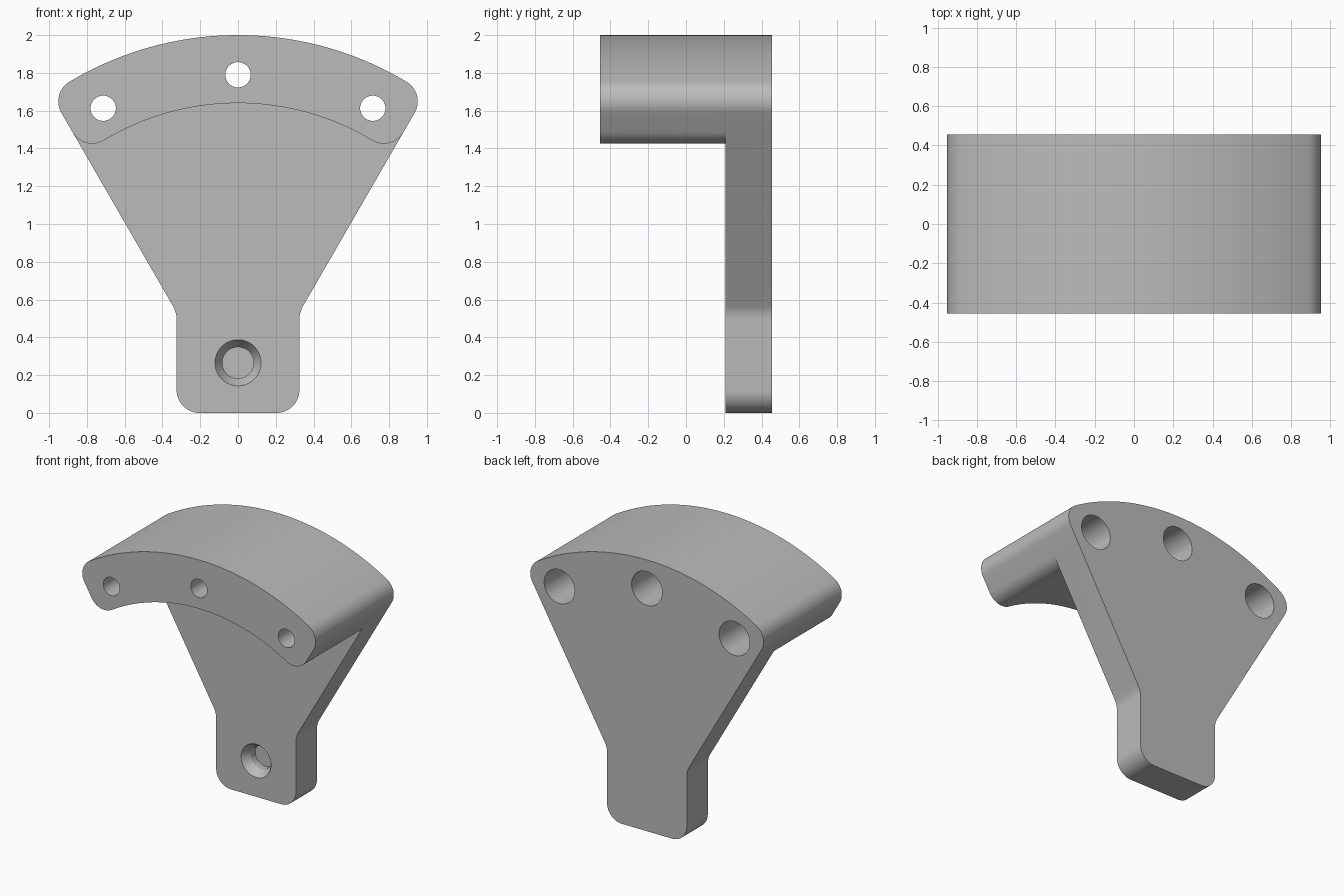
import bpy, bmesh
from math import sin, cos, pi, sqrt, atan2, radians, tan

cube = bpy.data.objects.get("Cube")
if cube:
    bpy.data.objects.remove(cube)

grey = bpy.data.materials.new("plain_grey")
grey.use_nodes = True
colour = (0.5, 0.5, 0.5, 1)
grey.diffuse_color = colour
grey.node_tree.nodes["Principled BSDF"].inputs["Base Color"].default_value = colour

# Main dimensions: everything is struck from the pivot hole
PIVOT = 0.265
R_OUT, R_IN = 1.735, 1.375
SIDE, FILLET = 0.148, 0.12          # side line offset from the 30 degree ray
STEM, STEM_FILLET = 0.325, 0.15
FRONT, STEP, BACK = -0.455, 0.21, 0.455
SLOPE = radians(30)


def arc(cx, cz, r, a0, a1, n):
    return [(cx + r * cos(a0 + (a1 - a0) * i / n), cz + r * sin(a0 + (a1 - a0) * i / n))
            for i in range(n + 1)]


def fillet_centre(dist):
    """Centre of a corner fillet beside the sloping side."""
    off = SIDE - FILLET
    along = sqrt(dist ** 2 - off ** 2)
    return (along * sin(SLOPE) + off * cos(SLOPE),
            PIVOT + along * cos(SLOPE) - off * sin(SLOPE))


def mirror(points):
    return [(-x, z) for x, z in reversed(points)]


# Outer edge of the curved block, right to left over the top
ox, oz = fillet_centre(R_OUT - FILLET)
ix, iz = fillet_centre(R_IN + FILLET)
top_a = atan2(oz - PIVOT, ox)
low_a = atan2(iz - PIVOT, ix)
corner = arc(ox, oz, FILLET, -SLOPE, top_a, 14)
crown = arc(0, PIVOT, R_OUT, top_a, pi - top_a, 64)[1:-1]
low_corner = arc(ix, iz, FILLET, -SLOPE, low_a - pi, 16)
outer = [low_corner[0]] + corner + crown + mirror(corner) + [(-low_corner[0][0], low_corner[0][1])]

# Inner edge of the block between the same two end points
inner = low_corner[1:] + arc(0, PIVOT, R_IN, low_a, pi - low_a, 56)[1:-1] + mirror(low_corner[1:])

# Tapering sides and rounded stem of the plate
neck_z = PIVOT + (STEM - SIDE / cos(SLOPE)) / tan(SLOPE)
neck = arc(STEM + STEM_FILLET, neck_z - STEM_FILLET * tan(SLOPE / 2),
           STEM_FILLET, pi - SLOPE, pi, 8)
foot = arc(STEM - FILLET, FILLET, FILLET, 0, -pi / 2, 12)
lower = neck + foot
lower += mirror(lower)

bm = bmesh.new()


def ring(points, y):
    return [bm.verts.new((x, y, z)) for x, z in points]


def wall(a, b):
    for i in range(len(a) - 1):
        bm.faces.new((a[i], a[i + 1], b[i + 1], b[i]))


of, om, ob = (ring(outer, y) for y in (FRONT, STEP, BACK))
nf, nm = (ring(inner, y) for y in (FRONT, STEP))
lm, lb = (ring(lower, y) for y in (STEP, BACK))
bm.faces.new(of + nf[::-1])                          # block front
bm.faces.new([om[0]] + nm + [om[-1]] + lm[::-1])     # plate front
bm.faces.new(ob + lb[::-1])                          # back
wall(of, om)
wall(om, ob)
wall([of[0]] + nf + [of[-1]], [om[0]] + nm + [om[-1]])
wall([om[0]] + lm + [om[-1]], [ob[0]] + lb + [ob[-1]])
bmesh.ops.recalc_face_normals(bm, faces=bm.faces)
mesh = bpy.data.meshes.new("fan_bracket")
bm.to_mesh(mesh)
bm.free()
bracket = bpy.data.objects.new("fan_bracket", mesh)
bpy.context.collection.objects.link(bracket)
mesh.materials.append(grey)


def drill(name, x, z, profile, sides=48):
    """Cut a turned shape, given as (radius, y) steps, out of the bracket."""
    cb = bmesh.new()
    rings = [[cb.verts.new((x + r * cos(2 * pi * i / sides), y, z + r * sin(2 * pi * i / sides)))
              for i in range(sides)] for r, y in profile]
    for a, b in zip(rings, rings[1:]):
        for i in range(sides):
            j = (i + 1) % sides
            cb.faces.new((a[i], a[j], b[j], b[i]))
    cb.faces.new(rings[0])
    cb.faces.new(rings[-1])
    bmesh.ops.recalc_face_normals(cb, faces=cb.faces)
    cm = bpy.data.meshes.new(name)
    cb.to_mesh(cm)
    cb.free()
    cm.materials.append(grey)
    cutter = bpy.data.objects.new(name, cm)
    bpy.context.collection.objects.link(cutter)
    cutter.hide_render = True
    mod = bracket.modifiers.new(name, "BOOLEAN")
    mod.operation, mod.solver, mod.object = "DIFFERENCE", "EXACT", cutter
    bpy.ops.object.modifier_apply(modifier=name)
    bpy.data.objects.remove(cutter)


bpy.ops.object.select_all(action="DESELECT")
bracket.select_set(True)
bpy.context.view_layer.objects.active = bracket

# Three counterbored bolt holes along the block
for k in (-1, 0, 1):
    a = radians(27.9) * k
    drill("bolt_hole", 1.525 * sin(a), PIVOT + 1.525 * cos(a),
          [(0.067, FRONT - 0.1), (0.067, -0.2), (0.125, -0.2), (0.125, BACK + 0.1)])

# Blind pivot hole with a countersunk mouth
drill("pivot_hole", 0, PIVOT,
      [(0.122, STEP - 0.1), (0.122, STEP), (0.083, STEP + 0.06), (0.083, STEP + 0.11)])

bpy.ops.object.shade_smooth_by_angle(angle=radians(30))
